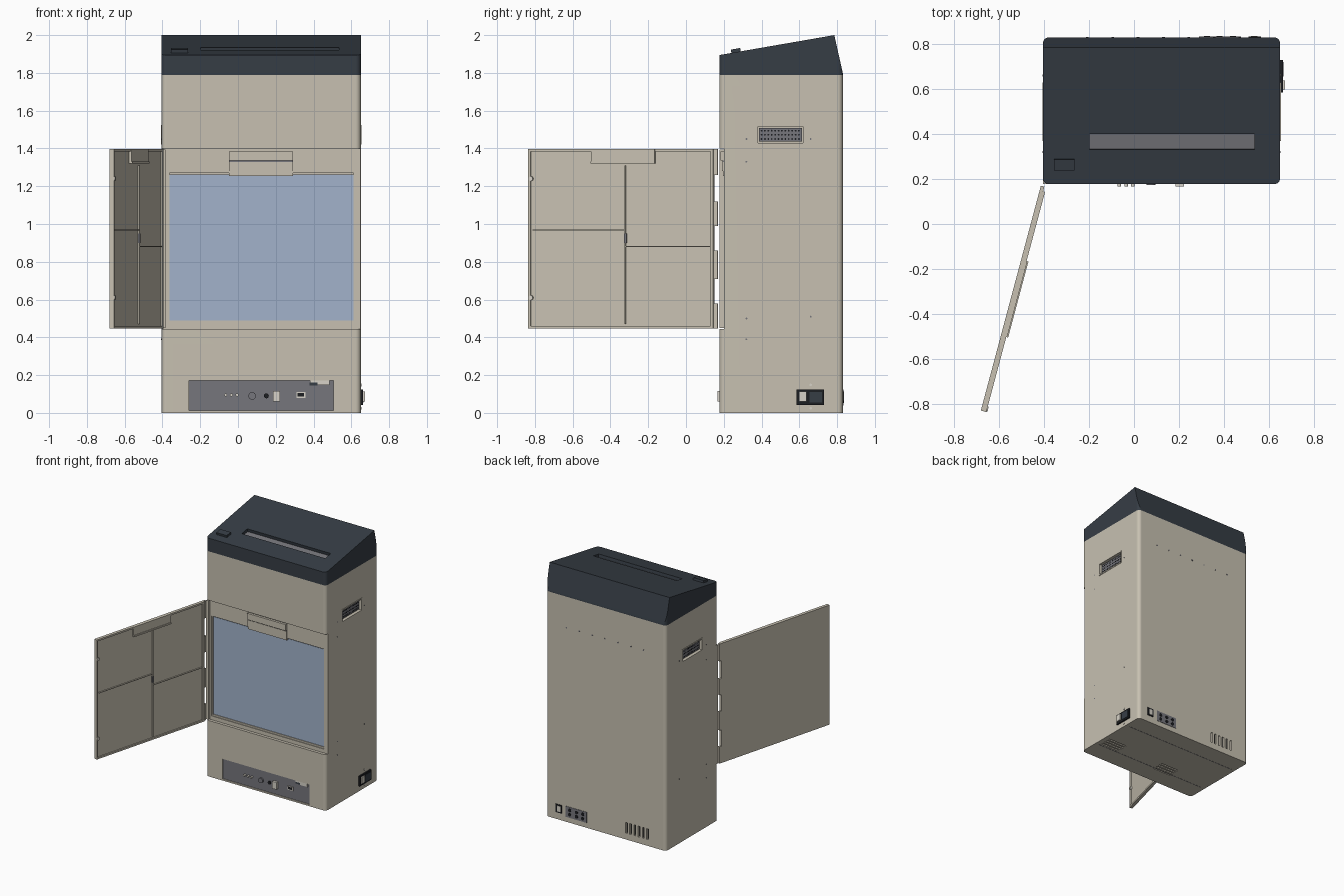
import bpy, bmesh, math
from mathutils import Matrix, Vector

cube = bpy.data.objects.get("Cube")
if cube:
    bpy.data.objects.remove(cube, do_unlink=True)


def material(name, rgb):
    m = bpy.data.materials.new(name)
    m.use_nodes = True
    m.diffuse_color = (*rgb, 1)
    m.node_tree.nodes["Principled BSDF"].inputs["Base Color"].default_value = (*rgb, 1)
    return m


BEIGE = material("warm beige", (0.57, 0.53, 0.44))
DARK = material("dark slate", (0.037, 0.047, 0.06))
GREY = material("panel grey", (0.18, 0.18, 0.2))
BLUE = material("window blue", (0.36, 0.45, 0.6))
BLACK = material("black", (0.012, 0.013, 0.016))
PALE = material("pale cream", (0.68, 0.65, 0.58))

X0, X1, Y0, Y1 = -0.405, 0.65, 0.177, 0.83
TOP = 1.79


def finish(name, bm, mat):
    bmesh.ops.recalc_face_normals(bm, faces=bm.faces)
    me = bpy.data.meshes.new(name)
    bm.to_mesh(me)
    bm.free()
    if mat:
        me.materials.append(mat)
    ob = bpy.data.objects.new(name, me)
    bpy.context.collection.objects.link(ob)
    return ob


def boxes(name, spans, mat=None):
    """One object from boxes given as (x0, x1, y0, y1, z0, z1)."""
    bm = bmesh.new()
    for a, b, c, d, e, f in spans:
        m = Matrix.Translation(((a + b) / 2, (c + d) / 2, (e + f) / 2))
        bmesh.ops.create_cube(bm, size=1, matrix=m @ Matrix.Diagonal((b - a, d - c, f - e, 1)))
    return finish(name, bm, mat)


def discs(name, places, radius, depth, axis, mat, sides=16):
    """Short cylinders centred on the places, along the x or y axis."""
    turn = Matrix.Rotation(math.pi / 2, 4, "Y" if axis == "x" else "X")
    bm = bmesh.new()
    for p in places:
        bmesh.ops.create_cone(bm, cap_ends=True, segments=sides, radius1=radius, radius2=radius,
                              depth=depth, matrix=Matrix.Translation(p) @ turn)
    return finish(name, bm, mat)


def rounded_prism(z0, z1, r=0.027, steps=6):
    bm = bmesh.new()
    ring = []
    corners = [(X1 - r, Y1 - r), (X0 + r, Y1 - r), (X0 + r, Y0 + r), (X1 - r, Y0 + r)]
    for i, (cx, cy) in enumerate(corners):
        for s in range(steps + 1):
            a = (i + s / steps) * math.pi / 2
            ring.append(bm.verts.new((cx + r * math.cos(a), cy + r * math.sin(a), z0)))
    face = bm.faces.new(ring)
    ext = bmesh.ops.extrude_face_region(bm, geom=[face])
    bmesh.ops.translate(bm, vec=(0, 0, z1 - z0),
                        verts=[g for g in ext["geom"] if isinstance(g, bmesh.types.BMVert)])
    return bm


def carve(ob, cutters):
    for c in cutters:
        mod = ob.modifiers.new("cut", "BOOLEAN")
        mod.operation, mod.solver, mod.object = "DIFFERENCE", "EXACT", c
    deps = bpy.context.evaluated_depsgraph_get()
    me = bpy.data.meshes.new_from_object(ob.evaluated_get(deps))
    ob.modifiers.clear()
    ob.data = me
    for c in cutters:
        bpy.data.objects.remove(c, do_unlink=True)


def smooth(ob):
    bpy.ops.object.select_all(action="DESELECT")
    ob.select_set(True)
    bpy.context.view_layer.objects.active = ob
    bpy.ops.object.shade_smooth_by_angle(angle=math.radians(25))
    ob.modifiers.new("even_normals", "WEIGHTED_NORMAL").keep_sharp = True


# Cabinet with door rebate, window recess, side grips, vents and panel pocket
cabinet = finish("cabinet", rounded_prism(0, TOP), BEIGE)
back_slots = [(x, x + 0.016, Y1 - 0.02, 1, 0.05, 0.135)
              for x in (-0.25 + 0.037 * i for i in range(6))]
floor_slots = [(cx - 0.08, cx + 0.08, cy + i * 0.028, cy + i * 0.028 + 0.012, -0.1, 0.015)
               for cx, cy in ((0.53, 0.35), (0, 0.32)) for i in range(4)]
carve(cabinet, [
    boxes("rebate_cutter", [(-1, 1, 0, 0.2, 0.445, 1.4)]),
    boxes("window_cutter", [(-0.375, 0.622, 0.1, 0.225, 0.475, 1.27)]),
    boxes("panel_cutter", [(-0.26, 0.505, 0, Y0 + 0.012, 0.012, 0.172)]),
    boxes("grip_cutter", [(X1 - 0.022, 1, 0.38, 0.62, 1.43, 1.515),
                          (-1, X0 + 0.022, 0.38, 0.62, 1.43, 1.515)]),
    boxes("slot_cutter", back_slots + floor_slots),
])
smooth(cabinet)
boxes("slot_shadows", [(a, b, Y1 - 0.021, Y1 - 0.016, e, f) for a, b, c, d, e, f in back_slots]
      + [(a, b, c, d, 0.011, 0.016) for a, b, c, d, e, f in floor_slots], BLACK)
boxes("floor_seams", [(X0 + 0.03, X1 - 0.03, y, y + 0.004, -0.001, 0.002)
                      for y in (0.33, 0.68)], GREY)

# Sloped lid with paper slot and button
bm = rounded_prism(TOP, 2.1)
for normal in ((0, -0.105, 0.605), (0, 0.2, 0.045)):
    cut = bmesh.ops.bisect_plane(bm, geom=bm.verts[:] + bm.edges[:] + bm.faces[:],
                                 plane_co=(0, 0.785, 2.0), plane_no=normal, clear_outer=True)
    rim = [g for g in cut["geom_cut"] if isinstance(g, bmesh.types.BMEdge)]
    bmesh.ops.edgeloop_fill(bm, edges=rim)
lid = finish("lid", bm, DARK)
slope = math.atan2(0.105, 0.605)


def on_lid(ob, y):
    ob.location = (0, y, 2.0 - (0.785 - y) * math.tan(slope))
    ob.rotation_euler.x = slope
    return ob


slot = on_lid(boxes("paper_slot_cutter", [(-0.198, 0.536, -0.035, 0.035, -0.03, 0.05)]), 0.365)
bpy.context.view_layer.update()
carve(lid, [slot])
smooth(lid)
on_lid(boxes("paper_slot_floor", [(-0.198, 0.536, -0.035, 0.035, -0.031, -0.024)], GREY), 0.365)
on_lid(boxes("lid_button", [(-0.355, -0.265, -0.025, 0.025, -0.01, 0.018)], DARK), 0.265)

# Window and latch handle
boxes("window", [(-0.362, 0.612, 0.212, 0.226, 0.488, 1.262)], BLUE)
boxes("window_frame", [(-0.375, -0.362, 0.206, 0.226, 0.475, 1.27),
                       (0.612, 0.622, 0.206, 0.226, 0.475, 1.27),
                       (-0.375, 0.622, 0.206, 0.226, 0.475, 0.488)], BEIGE)
boxes("latch_handle", [(-0.048, 0.292, 0.182, 0.205, 1.335, 1.385),
                       (-0.048, 0.292, 0.19, 0.205, 1.28, 1.328),
                       (-0.048, 0.292, 0.195, 0.23, 1.255, 1.28)], BEIGE)
boxes("latch_gaps", [(-0.048, 0.292, 0.192, 0.202, 1.328, 1.335)], GREY)
boxes("hinge_leaf", [(X0, -0.385, 0.178, 0.202, 0.45, 1.395)], BEIGE)

# Open door, built closed along x and swung about its hinge
L = 1.035
gaps = [(0.58, 0.71), (0.86, 0.99), (1.12, 1.26)]
door = boxes("door", [(0, L, -0.0125, 0.0035, 0.447, 1.398)], BEIGE)
carve(door, [boxes("hinge_gap_cutter", [(-0.1, 0.019, -1, 1, a, b) for a, b in gaps])])
lip = 0.014
parts = [
    door,
    boxes("door_rim", [(0.022, L, 0.003, 0.0125, 0.447, 0.447 + lip),
                       (0.022, L, 0.003, 0.0125, 1.398 - lip, 1.398),
                       (0.022, 0.022 + lip, 0.003, 0.0125, 0.447, 1.398),
                       (L - lip, L, 0.003, 0.0125, 0.447, 1.398)], BEIGE),
    boxes("door_ribs", [(0.5, 0.506, 0.003, 0.012, 0.47, 1.31),
                        (0.03, 0.5, 0.003, 0.012, 0.877, 0.883),
                        (0.5, 1.01, 0.003, 0.012, 0.966, 0.972)], BEIGE),
    boxes("door_rib_joint", [(0.496, 0.51, 0.003, 0.014, 0.9, 0.95)], GREY),
    boxes("door_handle_box", [(0.34, 0.69, 0.003, 0.016, 1.32, 1.398)], BEIGE),
    boxes("door_handle_lip", [(0.34, 0.69, 0.015, 0.021, 1.32, 1.332)], BEIGE),
    discs("door_pins", [(L - 0.015, 0.01, z) for z in (0.61, 1.24)], 0.012, 0.014, "y", PALE),
]
for p in parts:
    p.location = (-0.402, 0.167, 0)
    p.rotation_euler.z = math.atan2(-1, -0.267)

# Front control panel
F = Y0 + 0.008
boxes("control_panel", [(-0.26, 0.505, F, F + 0.006, 0.012, 0.172)], GREY)
discs("panel_lamps", [(x, F - 0.008, 0.095) for x in (-0.065, -0.035, -0.005)], 0.008, 0.02, "y", PALE)
discs("panel_dial", [(0.075, F - 0.004, 0.09)], 0.02, 0.015, "y", GREY, 24)
discs("panel_jack", [(0.15, F - 0.002, 0.09)], 0.013, 0.012, "y", BLACK)
boxes("panel_switch", [(0.185, 0.222, 0.166, F, 0.06, 0.117)], PALE)
boxes("panel_port_rim", [(0.31, 0.357, F - 0.005, F, 0.08, 0.11)], PALE)
boxes("panel_port", [(0.316, 0.35, F - 0.007, F, 0.086, 0.104)], BLACK)
boxes("panel_tab", [(0.42, 0.485, Y0, F, 0.147, 0.172), (0.38, 0.42, Y0, F, 0.162, 0.172)], PALE)
boxes("panel_tab_shade", [(0.378, 0.42, F - 0.003, F, 0.145, 0.162)], DARK)

# Side vents and screws on both sides
for side, x, s in (("left", X1, 1), ("right", X0, -1)):
    def out(near, far):
        return tuple(sorted((x + s * near, x + s * far)))
    rim = out(-0.004, 0.003)
    boxes(side + "_vent_rim", [(*rim, 0.37, 0.63, 1.515, 1.525), (*rim, 0.37, 0.63, 1.42, 1.43),
                               (*rim, 0.37, 0.38, 1.43, 1.515), (*rim, 0.62, 0.63, 1.43, 1.515)], BEIGE)
    boxes(side + "_vent_mesh", [(*out(-0.022, -0.014), 0.387, 0.613, 1.437, 1.508)], GREY)
    discs(side + "_vent_holes", [(x - s * 0.014, 0.4 + i * 0.018, z) for i in range(12)
                                 for z in (1.45, 1.472, 1.494)], 0.005, 0.004, "x", BLACK, 8)
    discs(side + "_screws", [(x, 0.32, z) for z in (0.39, 0.5, 1.33, 1.45)]
          + [(x, 0.66, z) for z in (0.51, 1.45)], 0.005, 0.003, "x", GREY, 8)

# Power inlet on the left side
boxes("power_inlet", [(X1 - 0.01, X1 + 0.012, 0.585, 0.73, 0.043, 0.123)], BLACK)
boxes("power_socket", [(X1, X1 + 0.015, 0.655, 0.72, 0.055, 0.11)], DARK)
boxes("power_switch", [(X1, X1 + 0.022, 0.598, 0.638, 0.06, 0.112)], PALE)
discs("power_screws", [(X1, 0.66, z) for z in (0.025, 0.148)], 0.007, 0.008, "x", PALE, 12)

# Back connectors and screw row
boxes("back_port_rim", [(0.51, 0.565, Y1 - 0.005, Y1 + 0.004, 0.055, 0.12)], BLACK)
boxes("back_port", [(0.52, 0.55, Y1, Y1 + 0.006, 0.065, 0.11)], PALE)
boxes("back_plate", [(0.29, 0.475, Y1 - 0.005, Y1 + 0.003, 0.04, 0.125)], GREY)
discs("back_sockets", [(x, Y1 + 0.003, z) for x in (0.325, 0.38, 0.44)
                       for z in (0.065, 0.1)], 0.013, 0.006, "y", BLACK)
discs("back_screws", [(0.47 - 0.113 * i, Y1, 1.545) for i in range(7)], 0.006, 0.004, "y", GREY, 8)
